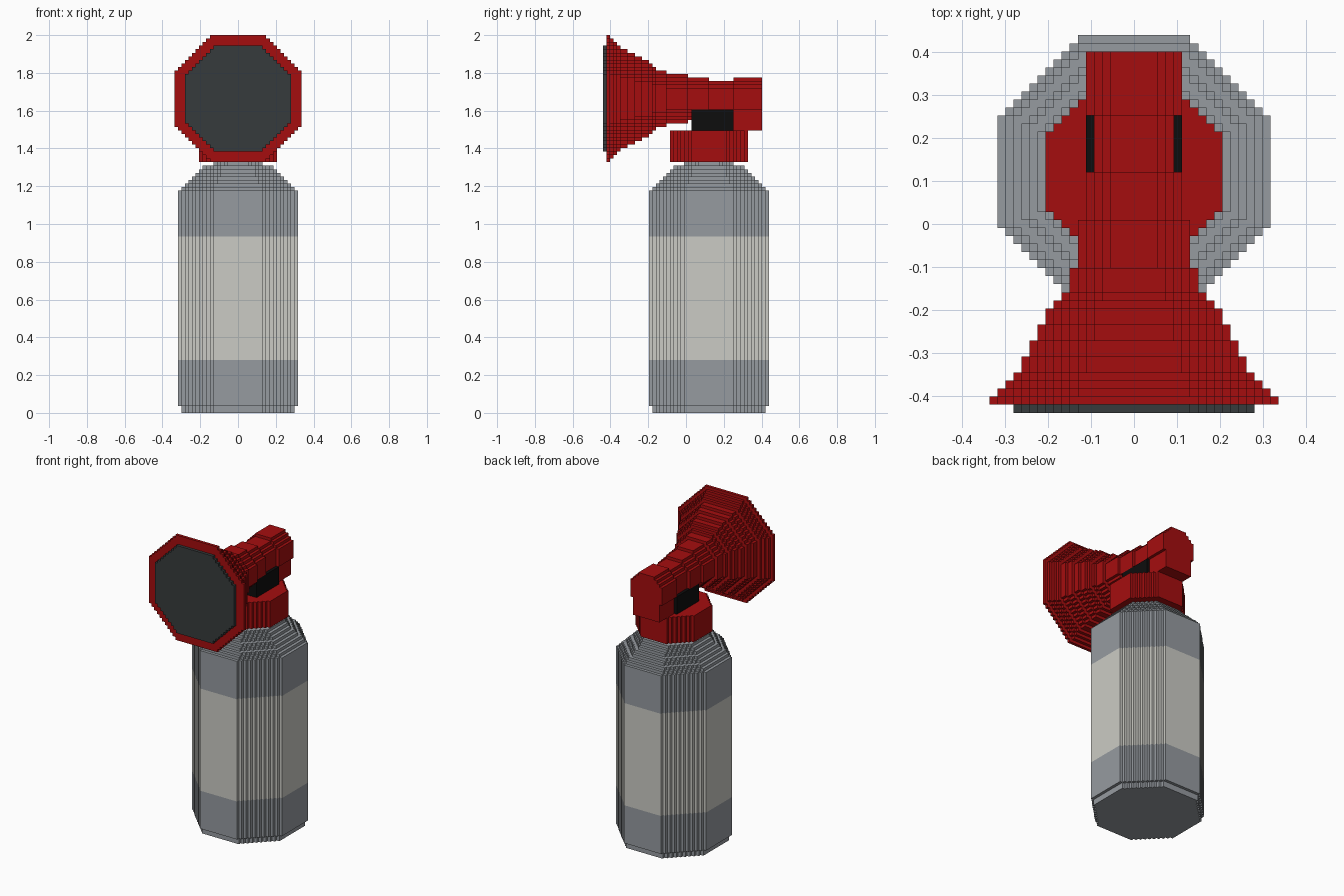
import bpy
import bmesh

if "Cube" in bpy.data.objects:
    bpy.data.objects.remove(bpy.data.objects["Cube"])

V = 2 / 107          # size of one block
AXIS_Y = 30          # bottle axis, in blocks from the front
AXIS_Z = 89          # horn axis, in blocks from the floor


def material(name, rgb):
    m = bpy.data.materials.new(name)
    m.diffuse_color = (*rgb, 1)
    m.use_nodes = True
    m.node_tree.nodes["Principled BSDF"].inputs["Base Color"].default_value = m.diffuse_color
    return m


GREY = material("metal grey", (0.305, 0.328, 0.352))
WHITE = material("label white", (0.597, 0.597, 0.555))
RED = material("horn red", (0.376, 0.004, 0.0045))
DARK = material("mesh dark grey", (0.037, 0.044, 0.045))
BLACK = material("button black", (0.004, 0.004, 0.004))

cells = {}           # block position -> part name


def octagon(h):
    """Blocks of a stepped octagon with half width h."""
    flat = int(h * 0.4 + 1)
    return [(a, b) for a in range(-h, h) for b in range(-h, h)
            if abs(a + 0.5) + abs(b + 0.5) <= h + flat - 1]


def upright(part, z0, z1, h):
    for a, b in octagon(h):
        for z in range(z0, z1):
            cells[a, AXIS_Y + b, z] = part


def lengthwise(part, y0, y1, h):
    for a, b in octagon(h):
        for y in range(y0, y1):
            cells[a, y, AXIS_Z + b] = part


def box(part, half, y0, y1, z0, z1):
    for x in range(-half, half):
        for y in range(y0, y1):
            for z in range(z0, z1):
                cells.setdefault((x, y, z), part)


# Bottle: foot, body, stepped shoulder, neck
upright("bottle", 0, 2, 16)
upright("bottle", 2, 63, 17)
for i in range(7):
    upright("bottle", 63 + i, 64 + i, 16 - i)
upright("bottle", 70, 71, 7)

# Collar cap
upright("collar", 71, 80, 11)

# Horn: flared bell narrowing to the tube, then the rear end
flare = [18, 17, 16, 15, 14, 14, 13, 13, 12, 12, 11, 11, 10, 9, 8, 8, 8]
for i, h in enumerate(flare):
    lengthwise("horn", 1 + i, 2 + i, h)
for y0, y1, h in [(18, 24, 7), (24, 30, 6), (30, 37, 5), (37, 45, 6)]:
    lengthwise("horn", y0, y1, h)
box("horn", 5, 37, 45, 80, 87)

# Front mesh disc and the valve block under the tube
lengthwise("front_disc", 0, 1, 15)
box("valve_block", 6, 25, 37, 80, 86)

# Corner offsets of a block's face for each direction
FACES = {
    (1, 0, 0): [(1, 0, 0), (1, 1, 0), (1, 1, 1), (1, 0, 1)],
    (-1, 0, 0): [(0, 0, 0), (0, 0, 1), (0, 1, 1), (0, 1, 0)],
    (0, 1, 0): [(0, 1, 0), (0, 1, 1), (1, 1, 1), (1, 1, 0)],
    (0, -1, 0): [(0, 0, 0), (1, 0, 0), (1, 0, 1), (0, 0, 1)],
    (0, 0, 1): [(0, 0, 1), (1, 0, 1), (1, 1, 1), (0, 1, 1)],
    (0, 0, -1): [(0, 0, 0), (0, 1, 0), (1, 1, 0), (1, 0, 0)],
}


def build(part, mats, slot=lambda z: 0):
    """Mesh the exposed block faces of one part."""
    bm = bmesh.new()
    verts = {}

    def vert(p):
        if p not in verts:
            verts[p] = bm.verts.new((p[0] * V, (p[1] - 23.5) * V, p[2] * V))
        return verts[p]

    for (x, y, z), name in cells.items():
        if name != part:
            continue
        for (dx, dy, dz), corners in FACES.items():
            if (x + dx, y + dy, z + dz) not in cells:
                f = bm.faces.new([vert((x + a, y + b, z + c)) for a, b, c in corners])
                f.material_index = slot(z)
    bmesh.ops.dissolve_limit(bm, angle_limit=0.01, verts=bm.verts[:],
                             edges=bm.edges[:], delimit={'MATERIAL'})
    me = bpy.data.meshes.new(part)
    bm.to_mesh(me)
    bm.free()
    for m in mats:
        me.materials.append(m)
    bpy.context.collection.objects.link(bpy.data.objects.new(part, me))


build("bottle", [GREY, WHITE], lambda z: int(15 <= z < 50))   # white label band
build("collar", [RED])
build("horn", [RED])
build("front_disc", [DARK])
build("valve_block", [BLACK])
